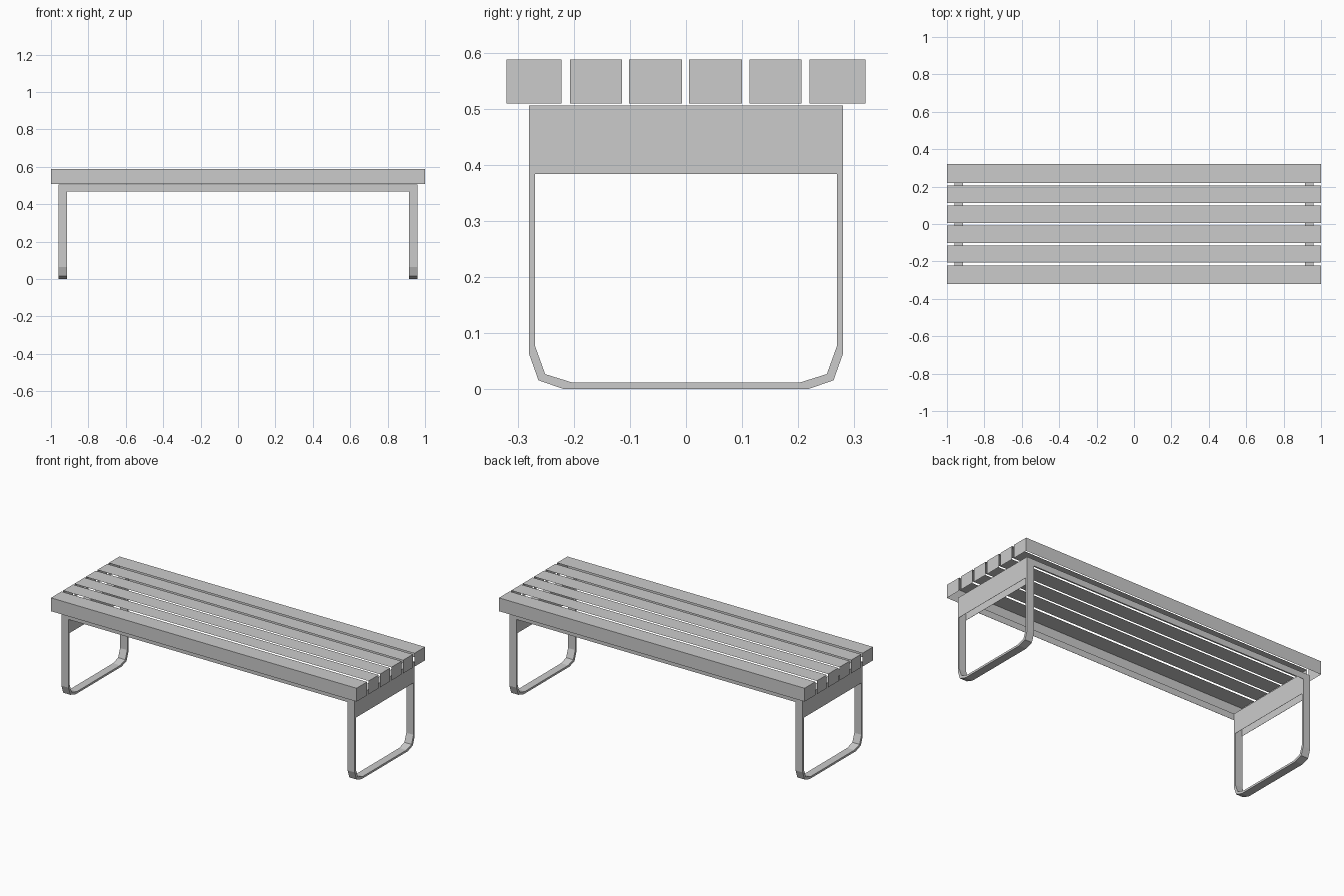
import bpy, bmesh

if "Cube" in bpy.data.objects:
    bpy.data.objects.remove(bpy.data.objects["Cube"])


def make_object(name, verts, faces):
    mesh = bpy.data.meshes.new(name)
    mesh.from_pydata(verts, [], faces)
    bm = bmesh.new()
    bm.from_mesh(mesh)
    bmesh.ops.recalc_face_normals(bm, faces=bm.faces)
    bm.to_mesh(mesh)
    bm.free()
    obj = bpy.data.objects.new(name, mesh)
    bpy.context.collection.objects.link(obj)
    return obj


# Box faces by direction, so open shells can leave sides out
SIDES = {"-x": (0, 1, 3, 2), "+x": (4, 6, 7, 5), "-y": (0, 4, 5, 1),
         "+y": (2, 3, 7, 6), "-z": (0, 2, 6, 4), "+z": (1, 5, 7, 3)}


def box(name, x, y, z, sides=tuple(SIDES)):
    verts = [(a, b, c) for a in x for b in y for c in z]
    return make_object(name, verts, [SIDES[s] for s in sides])


def mirrored(half):
    return half + [(-y, z) for y, z in reversed(half)]


def loop_frame(name, outer, inner, x0, x1):
    # closed flat-bar loop: outer and inner rings at both x positions
    n = len(outer)
    verts = [(x, y, z) for x in (x0, x1) for ring in (outer, inner) for y, z in ring]
    faces = []
    for i in range(n):
        j = (i + 1) % n
        for a, b in ((0, n), (n, 3 * n), (3 * n, 2 * n), (2 * n, 0)):
            faces.append((a + i, a + j, b + j, b + i))
    return make_object(name, verts, faces)


# Seat slats: open shells with top and ends, outermost ones also have a side
slats = [(-0.32, -0.222), (-0.207, -0.114), (-0.102, -0.007),
         (0.005, 0.1), (0.113, 0.206), (0.22, 0.32)]
for i, y in enumerate(slats):
    sides = ["-x", "+x", "+z"] + {0: ["-y"], 5: ["+y"]}.get(i, [])
    box(f"seat_slat_{i + 1}", (-1, 1), y, (0.509, 0.588), sides)

# Leg loops with chamfered lower corners, and twin end plates
outer = mirrored([(0.28, 0.506), (0.28, 0.064), (0.263, 0.016), (0.217, 0)])
inner = mirrored([(0.269, 0.495), (0.269, 0.077), (0.251, 0.027), (0.203, 0.012)])
X_IN, X_OUT, PLATE = 0.913, 0.96, 0.001
for side, s in (("left", -1), ("right", 1)):
    loop_frame(f"leg_loop_{side}", outer, inner, s * X_IN, s * X_OUT)
    for label, a, b in (("inner", X_IN, X_IN + PLATE), ("outer", X_OUT - PLATE, X_OUT)):
        box(f"end_plate_{label}_{side}", sorted((s * a, s * b)),
            (-0.2795, 0.2795), (0.384, 0.5055))

# Long thin rails under the seat
box("rail_front", (-X_IN, X_IN), (-0.28, -0.279), (0.468, 0.506))
box("rail_back", (-X_IN, X_IN), (0.279, 0.28), (0.468, 0.506))
